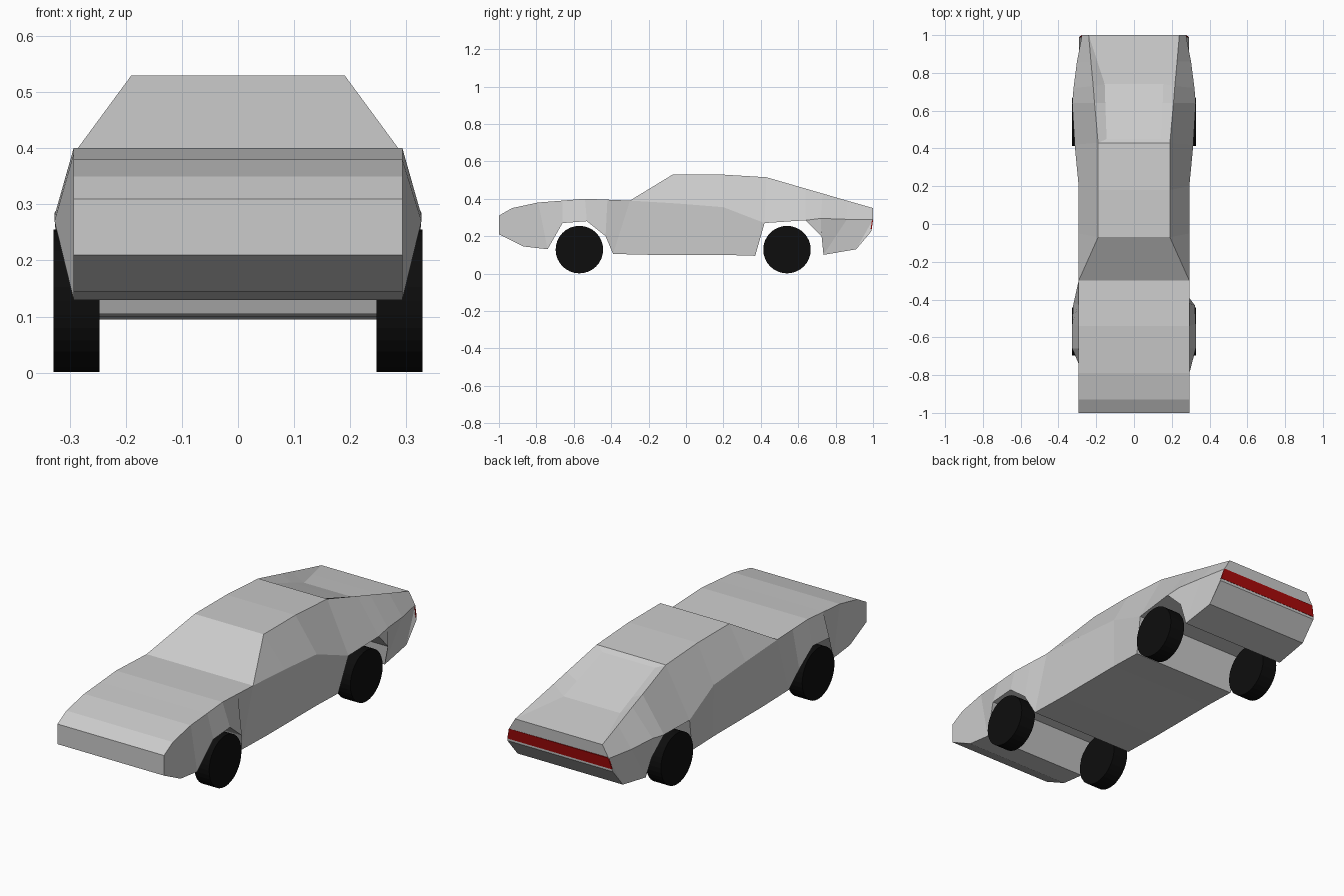
import bpy, bmesh, math
from mathutils import Matrix

if "Cube" in bpy.data.objects:
    bpy.data.objects.remove(bpy.data.objects["Cube"])


def make_object(name, bm, color=None):
    bmesh.ops.recalc_face_normals(bm, faces=bm.faces)
    mesh = bpy.data.meshes.new(name)
    bm.to_mesh(mesh)
    bm.free()
    obj = bpy.data.objects.new(name, mesh)
    bpy.context.collection.objects.link(obj)
    if color:
        mat = bpy.data.materials.new(name + "_paint")
        mat.diffuse_color = color
        mat.use_nodes = True
        mat.node_tree.nodes["Principled BSDF"].inputs["Base Color"].default_value = mat.diffuse_color
        mesh.materials.append(mat)
    return obj


def loft(name, stations):
    """Bridge mirrored half sections (lists of x, y, z) from front to rear."""
    bm = bmesh.new()
    rings = []
    for half in stations:
        full = half + [(-x, y, z) for x, y, z in reversed(half)]
        rings.append([bm.verts.new(p) for p in full])
    n = len(rings[0])
    for a, b in zip(rings, rings[1:]):
        for i in range(n):
            j = (i + 1) % n
            bm.faces.new((a[i], a[j], b[j], b[i]))
    bm.faces.new(rings[0])
    bm.faces.new(rings[-1])
    bmesh.ops.remove_doubles(bm, verts=bm.verts, dist=0.0005)
    bmesh.ops.dissolve_degenerate(bm, edges=bm.edges, dist=0.0005)
    return make_object(name, bm)


# Nose, hood and front arch: top y, z then lower edge x, y, z
nose = [
    (-1.00, 0.31, 0.293, -1.00, 0.21),
    (-0.93, 0.35, 0.293, -0.87, 0.145),
    (-0.79, 0.38, 0.293, -0.74, 0.13),
    (-0.66, 0.39, 0.327, -0.66, 0.27),
    (-0.54, 0.40, 0.327, -0.53, 0.28),
    (-0.42, 0.395, 0.322, -0.43, 0.20),
    (-0.30, 0.39, 0.292, -0.39, 0.105),
]
stations = [[(0.293, y, z)] * 3 + [(bx, by, bz)] for y, z, bx, by, bz in nose]

# Cabin: roof edge, belt line, sill
cabin = [
    [(0.19, -0.07, 0.53), (0.293, -0.05, 0.375), (0.292, -0.18, 0.10)],
    [(0.19, 0.18, 0.53), (0.293, 0.20, 0.355), (0.292, 0.20, 0.10)],
    [(0.19, 0.43, 0.515), (0.314, 0.42, 0.27), (0.292, 0.37, 0.095)],
]
stations += [[s[0]] + s for s in cabin]

# Tail: recessed window edge, buttress ridge, belt line, lower edge
stations += [
    [(0.145, 0.45, 0.497), (0.19, 0.43, 0.515), (0.314, 0.42, 0.27), (0.314, 0.42, 0.27)],
    [(0.152, 0.64, 0.424), (0.209, 0.64, 0.454), (0.327, 0.64, 0.285), (0.327, 0.64, 0.285)],
    [(0.155, 0.74, 0.385), (0.216, 0.73, 0.428), (0.320, 0.72, 0.295), (0.318, 0.725, 0.20)],
    [(0.194, 0.86, 0.369), (0.228, 0.86, 0.390), (0.302, 0.86, 0.29), (0.293, 0.735, 0.10)],
    [(0.24, 1.0, 0.35), (0.24, 1.0, 0.35), (0.275, 1.0, 0.29), (0.29, 0.91, 0.13)],
    [(0.24, 1.0, 0.35), (0.24, 1.0, 0.35), (0.275, 1.0, 0.29), (0.29, 0.99, 0.225)],
]
loft("car_body", stations)

# Red light band across the tail
bm = bmesh.new()
strip = [(0.274, 1.001, 0.292), (0.288, 0.993, 0.237)]
corners = strip + [(-x, y, z) for x, y, z in reversed(strip)]
face = bm.faces.new([bm.verts.new(p) for p in corners])
ext = bmesh.ops.extrude_face_region(bm, geom=[face], use_keep_orig=True)
for v in ext["geom"]:
    if isinstance(v, bmesh.types.BMVert):
        v.co.y -= 0.006
make_object("tail_light", bm, (0.4, 0.003, 0.003, 1))

# Four wheels
for end, y in (("front", -0.57), ("rear", 0.54)):
    for side, sx in (("right", 1), ("left", -1)):
        bm = bmesh.new()
        place = Matrix.Translation((sx * 0.288, y, 0.128)) @ Matrix.Rotation(math.pi / 2, 4, "Y")
        bmesh.ops.create_cone(bm, cap_ends=True, segments=32, radius1=0.127,
                              radius2=0.127, depth=0.082, matrix=place)
        make_object(f"{end}_{side}_wheel", bm, (0.004, 0.004, 0.004, 1))
